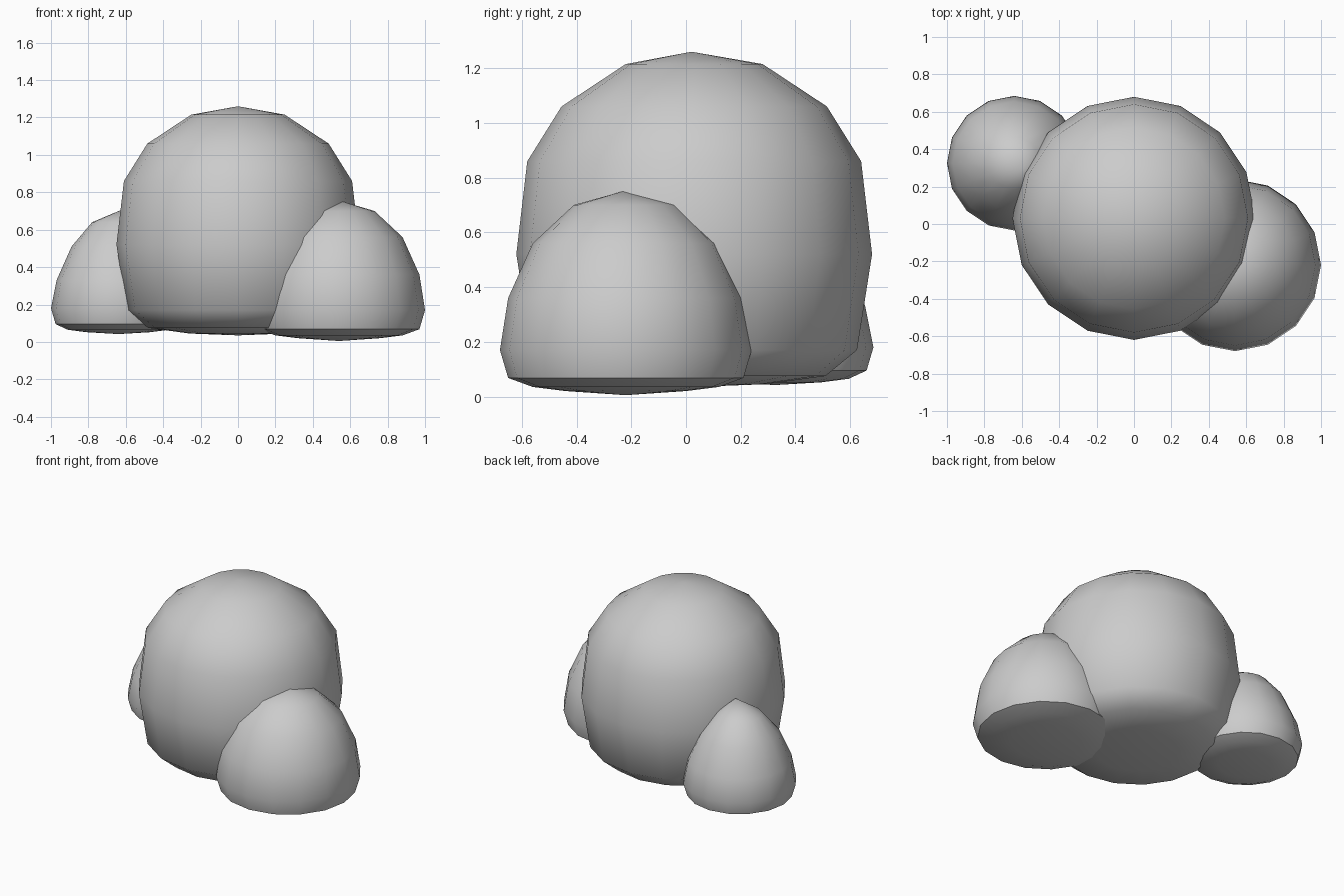
import bpy, bmesh
from math import sin, cos, tau

if "Cube" in bpy.data.objects:
    bpy.data.objects.remove(bpy.data.objects["Cube"])

SEGMENTS = 16


def dome(name, centre, bottom, rings, peak):
    """Squashed ball: rings of (radius, z) between a bottom point and a peak (x, y, z)."""
    bm = bmesh.new()
    cx, cy = centre
    loops = []
    for r, z in rings:
        loops.append([bm.verts.new((cx + r * cos(tau * i / SEGMENTS),
                                    cy + r * sin(tau * i / SEGMENTS), z))
                      for i in range(SEGMENTS)])
    low = bm.verts.new((cx, cy, bottom))
    top = bm.verts.new(peak)
    for i in range(SEGMENTS):
        j = (i + 1) % SEGMENTS
        bm.faces.new((low, loops[0][j], loops[0][i]))
        for a, b in zip(loops, loops[1:]):
            bm.faces.new((a[i], a[j], b[j], b[i]))
        bm.faces.new((loops[-1][i], loops[-1][j], top))
    mesh = bpy.data.meshes.new(name)
    bm.to_mesh(mesh)
    bm.free()
    ob = bpy.data.objects.new(name, mesh)
    bpy.context.collection.objects.link(ob)
    bpy.ops.object.select_all(action='DESELECT')
    ob.select_set(True)
    bpy.context.view_layer.objects.active = ob
    bpy.ops.object.shade_smooth_by_angle(angle=0.75)
    return ob


# Large middle clump
dome("bush_centre", (0.0, 0.03), 0.035,
     [(0.26, 0.045), (0.48, 0.075), (0.595, 0.17), (0.65, 0.52),
      (0.61, 0.86), (0.485, 1.06), (0.25, 1.215)], (0.0, 0.02, 1.26))

# Front right clump
dome("bush_right", (0.54, -0.22), 0.005,
     [(0.22, 0.02), (0.34, 0.035), (0.43, 0.068), (0.46, 0.17), (0.43, 0.36),
      (0.34, 0.56), (0.19, 0.7)], (0.56, -0.23, 0.75))

# Back left clump, with its tip leaning towards the middle
dome("bush_left", (-0.64, 0.325), 0.042,
     [(0.17, 0.052), (0.27, 0.065), (0.335, 0.095), (0.36, 0.18), (0.33, 0.33),
      (0.25, 0.51), (0.14, 0.64)], (-0.59, 0.3, 0.72))
